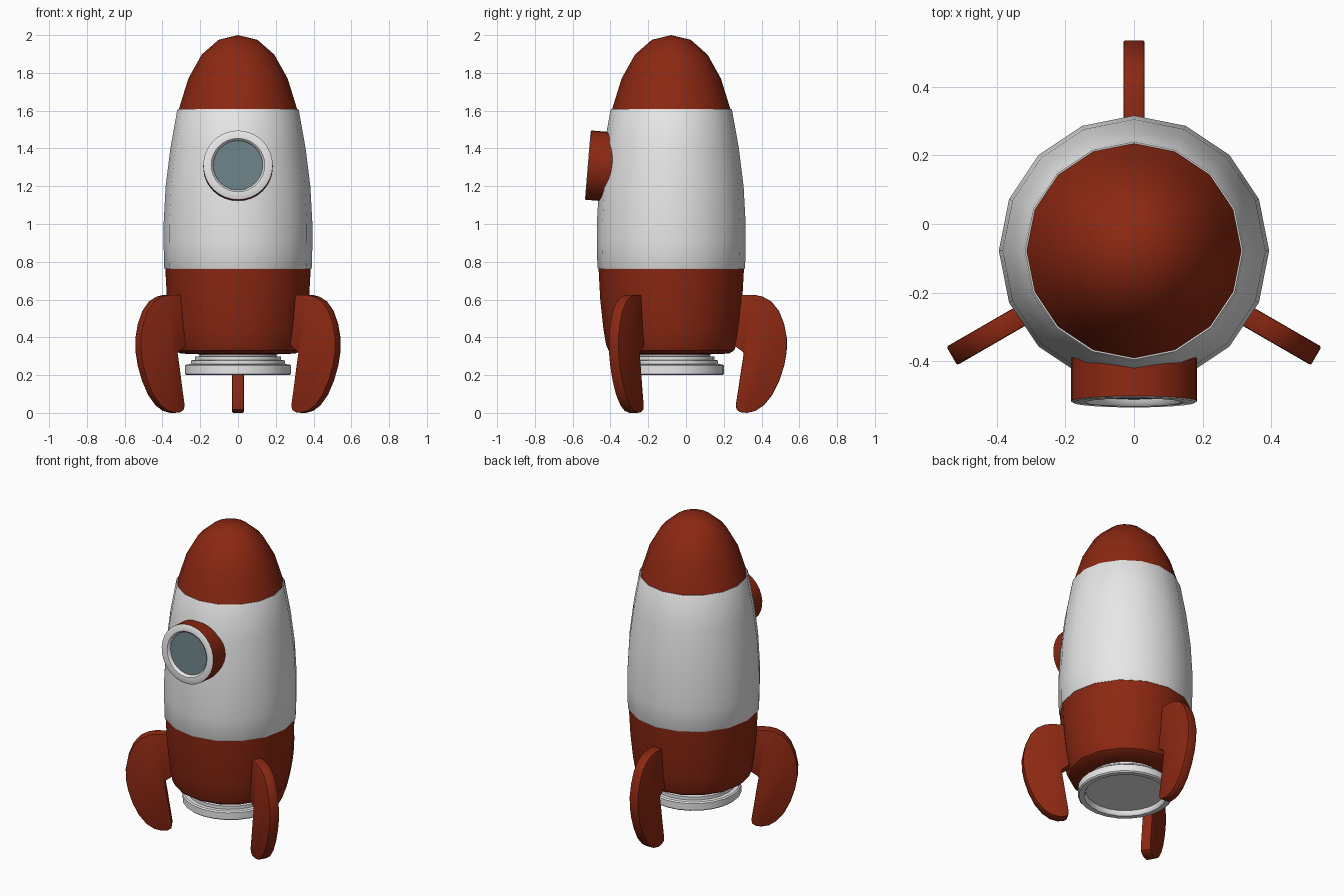
import bpy, bmesh, math
from mathutils import Matrix, Vector

if "Cube" in bpy.data.objects:
    bpy.data.objects.remove(bpy.data.objects["Cube"])

AXIS_Y = -0.078  # rocket axis


def material(name, rgb):
    m = bpy.data.materials.new(name)
    m.diffuse_color = (*rgb, 1)
    m.use_nodes = True
    m.node_tree.nodes["Principled BSDF"].inputs["Base Color"].default_value = m.diffuse_color
    return m


RED = material("rocket red", (0.26, 0.021, 0.006))
WHITE = material("rocket white", (0.8, 0.8, 0.8))
GLASS = material("window glass", (0.15, 0.22, 0.24))


def finish(name, bm, mats, matrix, angle=35):
    bmesh.ops.recalc_face_normals(bm, faces=bm.faces)
    for f in bm.faces:
        f.smooth = True
    me = bpy.data.meshes.new(name)
    bm.to_mesh(me)
    bm.free()
    me.set_sharp_from_angle(angle=math.radians(angle))
    for m in mats:
        me.materials.append(m)
    ob = bpy.data.objects.new(name, me)
    ob.matrix_world = matrix
    bpy.context.collection.objects.link(ob)
    return ob


def lathe(name, profile, sides, mats, matrix, slots=None):
    """Spin (radius, height) points round local z; slots = material per band."""
    bm = bmesh.new()
    rings = []
    for r, z in profile:
        if r == 0:
            rings.append([bm.verts.new((0, 0, z))] * sides)
        else:
            rings.append([bm.verts.new((r * math.cos(2 * math.pi * i / sides),
                                        r * math.sin(2 * math.pi * i / sides), z))
                          for i in range(sides)])
    for k, (a, b) in enumerate(zip(rings, rings[1:])):
        for i in range(sides):
            j = (i + 1) % sides
            corners = list(dict.fromkeys((a[i], a[j], b[j], b[i])))
            f = bm.faces.new(corners)
            f.material_index = slots[k] if slots else 0
    return finish(name, bm, mats, matrix)


base = Matrix.Translation((0, AXIS_Y, 0))

# Nose cone
lathe("nose_cone", [(0, 2.0), (0.103, 1.975), (0.192, 1.897), (0.263, 1.77),
                    (0.314, 1.605), (0.30, 1.59)], 16, [RED], base)

# White hull, a touch proud of the red parts
lathe("hull", [(0.29, 1.608), (0.317, 1.61), (0.322, 1.602), (0.358, 1.40), (0.383, 1.2),
               (0.394, 1.0), (0.394, 0.90), (0.391, 0.77), (0.387, 0.761), (0.36, 0.761)],
      16, [WHITE], base)

# Red lower hull
lathe("lower_hull", [(0.37, 0.775), (0.385, 0.765), (0.376, 0.60), (0.360, 0.45),
                     (0.345, 0.36), (0.332, 0.33), (0.305, 0.314), (0.20, 0.31), (0, 0.31)],
      16, [RED], base)

# Stepped engine nozzle
lathe("engine_nozzle", [(0.205, 0.315), (0.205, 0.30), (0.228, 0.298), (0.228, 0.28),
                        (0.248, 0.278), (0.248, 0.258), (0.272, 0.257), (0.28, 0.25),
                        (0.28, 0.207), (0.272, 0.20), (0.243, 0.20), (0.236, 0.207),
                        (0.232, 0.23), (0, 0.23)], 24, [WHITE], base)

# Porthole: red sleeve, white front ring, recessed glass
tilt = Matrix.Translation((0, -0.52, 1.312)) @ Matrix.Rotation(math.radians(90 - 4.7), 4, 'X')
lathe("porthole", [(0, -0.13), (0.184, -0.13), (0.184, -0.004), (0.178, 0), (0.142, 0),
                   (0.135, -0.006), (0.131, -0.02), (0, -0.02)],
      32, [RED, WHITE, GLASS], tilt, [0, 0, 1, 1, 1, 1, 2])

# Three fins: outline in (radius, height), extruded to a slab
OUTLINE = [(0.33, 0.625), (0.44, 0.625), (0.485, 0.615), (0.53, 0.59), (0.57, 0.54),
           (0.598, 0.47), (0.613, 0.39), (0.611, 0.32), (0.598, 0.25), (0.572, 0.17),
           (0.535, 0.095), (0.49, 0.04), (0.445, 0.01), (0.40, 0.0), (0.365, 0.004),
           (0.345, 0.018), (0.342, 0.045), (0.357, 0.14), (0.37, 0.23), (0.384, 0.315),
           (0.375, 0.327), (0.335, 0.355), (0.325, 0.37)]
HALF = 0.031
for name, deg in (("rear_fin", 90), ("left_fin", 210), ("right_fin", 330)):
    bm = bmesh.new()
    face = bm.faces.new([bm.verts.new((r, -HALF, z)) for r, z in OUTLINE])
    new = bmesh.ops.extrude_face_region(bm, geom=[face])["geom"]
    bmesh.ops.translate(bm, vec=Vector((0, 2 * HALF, 0)),
                        verts=[g for g in new if isinstance(g, bmesh.types.BMVert)])
    rim = [e for e in bm.edges if abs(e.verts[0].co.y - e.verts[1].co.y) < 1e-5]
    bmesh.ops.bevel(bm, geom=rim, offset=0.006, segments=2, affect='EDGES', profile=0.5)
    finish(name, bm, [RED], base @ Matrix.Rotation(math.radians(deg), 4, 'Z'))
